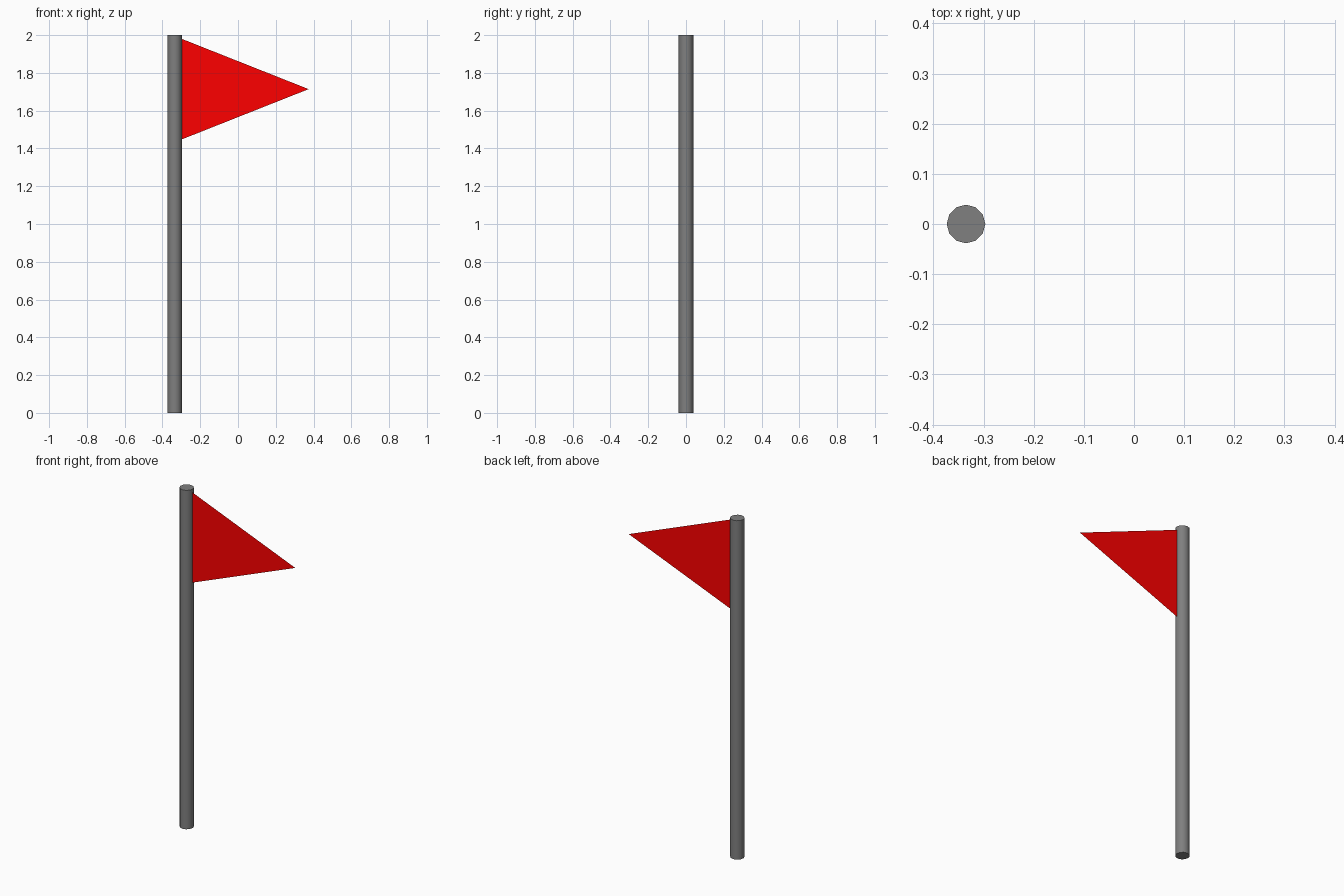
import bpy
import math

if "Cube" in bpy.data.objects:
    bpy.data.objects.remove(bpy.data.objects["Cube"])

POLE_X, POLE_R, HEIGHT = -0.335, 0.0385, 2.0


def paint(obj, name, color):
    mat = bpy.data.materials.new(name)
    mat.diffuse_color = (*color, 1)
    mat.use_nodes = True
    mat.node_tree.nodes["Principled BSDF"].inputs["Base Color"].default_value = mat.diffuse_color
    obj.data.materials.append(mat)


# Pole: twelve-sided upright cylinder with closed ends
bpy.ops.mesh.primitive_cylinder_add(vertices=12, radius=POLE_R, depth=HEIGHT,
                                    location=(POLE_X, 0, HEIGHT / 2))
pole = bpy.context.object
pole.name = "pole"
bpy.ops.object.shade_smooth_by_angle(angle=math.radians(40))
paint(pole, "dark_grey", (0.214, 0.214, 0.214))

# Pennant: single flat triangle fixed to the side of the pole
edge_x = POLE_X + POLE_R - 0.001
mesh = bpy.data.meshes.new("pennant")
mesh.from_pydata([(edge_x, 0, 1.448), (0.374, 0, 1.714), (edge_x, 0, 1.98)],
                 [], [(0, 1, 2)])
pennant = bpy.data.objects.new("pennant", mesh)
bpy.context.collection.objects.link(pennant)
paint(pennant, "red_cloth", (1, 0, 0))
